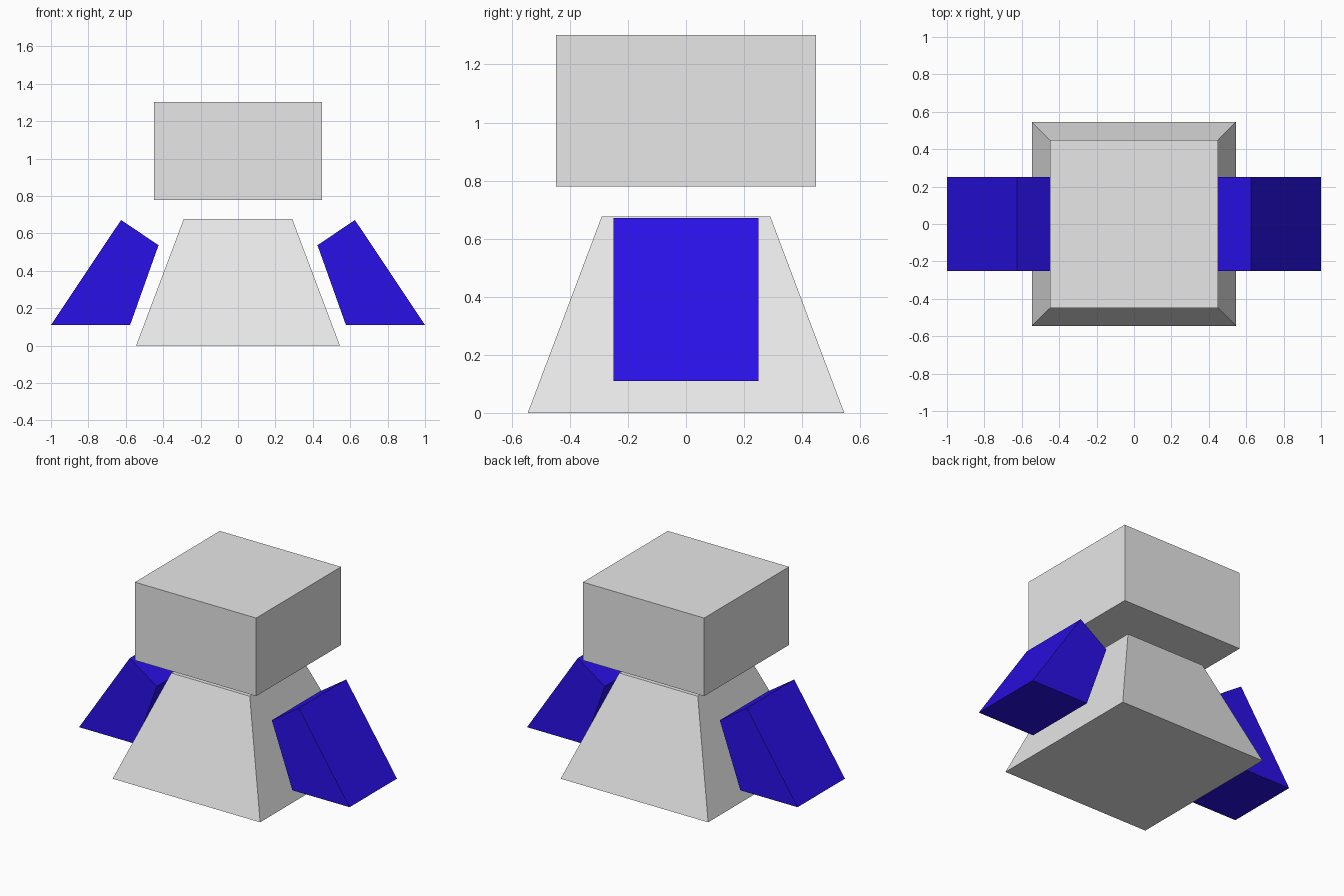
import bpy, bmesh

if "Cube" in bpy.data.objects:
    bpy.data.objects.remove(bpy.data.objects["Cube"])


def material(name, colour):
    m = bpy.data.materials.new(name)
    m.diffuse_color = (*colour, 1)
    m.use_nodes = True
    m.node_tree.nodes["Principled BSDF"].inputs["Base Color"].default_value = m.diffuse_color
    return m


grey = material("light grey", (0.8, 0.8, 0.8))
blue = material("deep blue", (0.023, 0.005, 0.8))


def loft(name, ring_a, ring_b, mat):
    """Closed solid between two matching four-point rings."""
    bm = bmesh.new()
    a = [bm.verts.new(p) for p in ring_a]
    b = [bm.verts.new(p) for p in ring_b]
    bm.faces.new(a)
    bm.faces.new(b)
    for i in range(len(a)):
        j = (i + 1) % len(a)
        bm.faces.new((a[i], a[j], b[j], b[i]))
    bmesh.ops.recalc_face_normals(bm, faces=bm.faces)
    mesh = bpy.data.meshes.new(name)
    bm.to_mesh(mesh)
    bm.free()
    mesh.materials.append(mat)
    obj = bpy.data.objects.new(name, mesh)
    bpy.context.collection.objects.link(obj)
    return obj


def square(r, z):
    return [(-r, -r, z), (r, -r, z), (r, r, z), (-r, r, z)]


# Tapered body and floating box head
loft("body", square(0.545, 0), square(0.29, 0.677), grey)
loft("head", square(0.448, 0.78), square(0.448, 1.302), grey)

# Floating arms, one profile mirrored to both sides
arm_profile = [(0.625, 0.672), (0.425, 0.537), (0.577, 0.11), (1.0, 0.11)]
for side, s in (("left", -1), ("right", 1)):
    loft(side + "_arm",
         [(s * x, -0.25, z) for x, z in arm_profile],
         [(s * x, 0.25, z) for x, z in arm_profile], blue)
